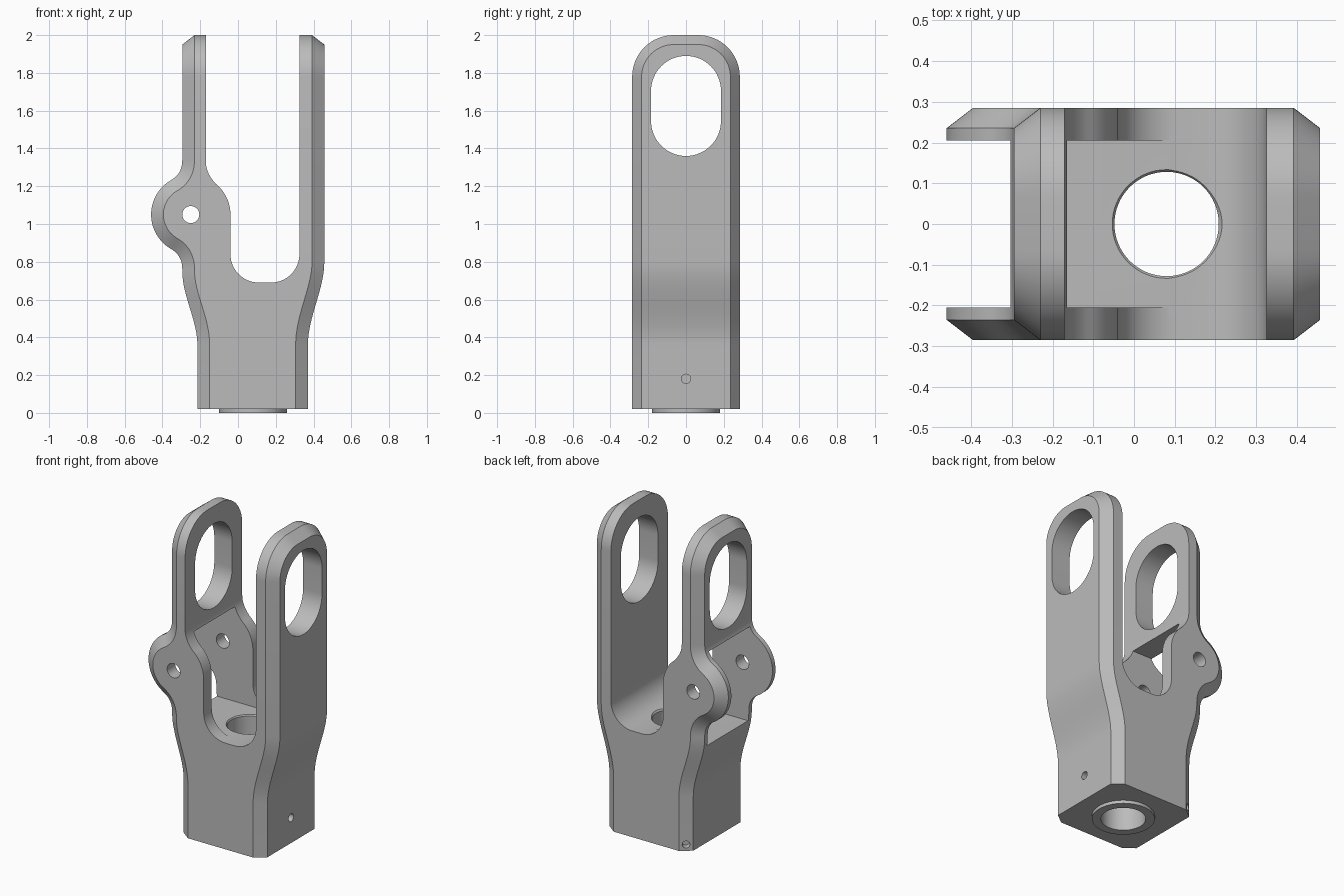
import bpy, bmesh, math
from mathutils import Vector

if "Cube" in bpy.data.objects:
    bpy.data.objects.remove(bpy.data.objects["Cube"], do_unlink=True)

metal = bpy.data.materials.new("plain grey metal")
metal.use_nodes = True
grey = (0.5, 0.5, 0.5, 1)
metal.diffuse_color = grey
metal.node_tree.nodes["Principled BSDF"].inputs["Base Color"].default_value = grey


def loft(name, loops):
    """Closed solid skinned through loops of equal point count."""
    bm = bmesh.new()
    rings = [[bm.verts.new(p) for p in loop] for loop in loops]
    n = len(rings[0])
    for a, b in zip(rings, rings[1:]):
        for i in range(n):
            j = (i + 1) % n
            bm.faces.new((a[i], a[j], b[j], b[i]))
    bm.faces.new(rings[0][::-1])
    bm.faces.new(rings[-1])
    bmesh.ops.recalc_face_normals(bm, faces=bm.faces)
    mesh = bpy.data.meshes.new(name)
    bm.to_mesh(mesh)
    bm.free()
    obj = bpy.data.objects.new(name, mesh)
    bpy.context.collection.objects.link(obj)
    return obj


def rod(name, start, end, r1, r2=None, sides=64):
    """Cylinder or cone between two points."""
    start, end = Vector(start), Vector(end)
    turn = (end - start).to_track_quat('Z', 'Y')
    loops = []
    for centre, r in ((start, r1), (end, r2 or r1)):
        loops.append([centre + turn @ Vector((r * math.cos(a), r * math.sin(a), 0))
                      for a in (math.tau * i / sides for i in range(sides))])
    return loft(name, loops)


def arc(cx, cy, r, a0, a1, steps=16):
    angles = [math.radians(a0 + (a1 - a0) * i / steps) for i in range(steps + 1)]
    return [(cx + r * math.cos(a), cy + r * math.sin(a)) for a in angles]


def bend(p, q, s, steps=10):
    """Quadratic curve from p to s pulled toward q."""
    ts = [i / steps for i in range(steps + 1)]
    return [tuple((1 - t) ** 2 * a + 2 * t * (1 - t) * b + t * t * c
                  for a, b, c in zip(p, q, s)) for t in ts]


def sway(x0, z0, x1, z1, steps=16):
    """S-curve with vertical ends."""
    ts = [i / steps for i in range(steps + 1)]
    return [(x0 + (x1 - x0) * t * t * (3 - 2 * t), z0 + (z1 - z0) * t) for t in ts]


def inset(line, d):
    """Shift an open line to its left."""
    result = []
    for i, p in enumerate(line):
        a, b = Vector(line[max(i - 1, 0)]), Vector(line[min(i + 1, len(line) - 1)])
        t = (b - a).normalized()
        if i in (0, len(line) - 1):
            t = Vector((0, 1 if t.y > 0 else -1))
        result.append((p[0] - t.y * d, p[1] + t.x * d))
    return result


def combine(target, tool, operation='DIFFERENCE'):
    mod = target.modifiers.new("cut", 'BOOLEAN')
    mod.operation, mod.solver, mod.object = operation, 'EXACT', tool
    bpy.context.view_layer.objects.active = target
    bpy.ops.object.modifier_apply(modifier=mod.name)
    bpy.data.objects.remove(tool, do_unlink=True)


BASE, TOP = 0.02, 2.1
HALF, CHAMFER_Y, CHAMFER_X = 0.285, 0.05, 0.065
PIVOT = (-0.25, 1.05)
LUG = 0.21
BORE_X = 0.08

# Fork side outline: outer edges, and the U-shaped gap between the arms
right_edge = [(0.37, BASE)] + sway(0.37, 0.36, 0.457, 0.8) + [(0.457, TOP)]
left_edge = ([(-0.295, TOP)]
             + bend((-0.295, 1.34), (-0.295, 1.265), (-0.355, 1.232))
             + arc(*PIVOT, LUG, 120, 240, 32)[1:-1]
             + bend((-0.355, 0.868), (-0.295, 0.835), (-0.295, 0.76))
             + sway(-0.295, 0.75, -0.215, 0.36)
             + [(-0.215, BASE)])
gap = ([(0.325, TOP)]
       + arc(0.175, 0.84, 0.15, 0, -90)
       + arc(0.11, 0.84, 0.15, 270, 180)
       + arc(*PIVOT, LUG, 0, 46)
       + bend((-0.105, 1.2), (-0.17, 1.262), (-0.17, 1.33))[1:]
       + [(-0.17, TOP)])

wide = right_edge + gap + left_edge
narrow = inset(right_edge, CHAMFER_X) + gap + inset(left_edge, CHAMFER_X)
levels = [(narrow, -HALF), (wide, CHAMFER_Y - HALF),
          (wide, HALF - CHAMFER_Y), (narrow, HALF)]
fork = loft("fork_body", [[(x, y, z) for x, z in outline] for outline, y in levels])
fork.data.materials.append(metal)


# Rounded arm tips with chamfered outer rims
def arch(x, radius):
    half = [(0.4, -0.1), (0.4, 1.7)] + arc(0.065, 1.78, radius, 0, 90)
    return [(x, y, z) for y, z in half + [(-y, z) for y, z in reversed(half)]]


full, small = 0.22, 0.17
tips = loft("tip_shape", [arch(-0.6, small), arch(-0.295, small), arch(-0.23, full),
                          arch(0.392, full), arch(0.457, small), arch(0.6, small)])
combine(fork, tips, 'INTERSECT')

# Long slots through both arms
slot = arc(0, 1.705, 0.185, 0, 180, 32) + arc(0, 1.545, 0.185, 180, 360, 32)
combine(fork, loft("slot_cutter", [[(x, y, z) for y, z in slot] for x in (-1, 1)]))

# Pocket between the two lugs, open to the left arm's outer side
pocket = [(-1, 0.692), (0.13, 0.692), (0.13, 1.29), (-1, 1.29)]
combine(fork, loft("pocket_cutter", [[(x, y, z) for x, z in pocket]
                                     for y in (-0.205, 0.205)]))

# Pivot hole through the lugs
px, pz = PIVOT
combine(fork, rod("pivot_cutter", (px, -1, pz), (px, 1, pz), 0.045, sides=32))

# Raised ring under the base, then the vertical bore and its eased rim
combine(fork, rod("base_ring", (BORE_X, 0, 0), (BORE_X, 0, 0.1), 0.18), 'UNION')
combine(fork, rod("bore_cutter", (BORE_X, 0, -0.1), (BORE_X, 0, 1), 0.128))
combine(fork, rod("rim_cutter", (BORE_X, 0, 0.67), (BORE_X, 0, 0.71), 0.118, 0.146))

# Set-screw hole on the right side, and a small dimple in the rear corner
combine(fork, rod("screw_cutter", (BORE_X, 0, 0.18), (0.6, 0, 0.18), 0.025, sides=24))
corner = Vector((-0.1825, 0.26, 0.06))
out = Vector((-CHAMFER_Y, CHAMFER_X, 0)).normalized()
combine(fork, rod("dimple_cutter", corner - out * 0.04, corner + out * 0.04, 0.022, sides=24))

# Smooth curves, crisp edges
bpy.ops.object.select_all(action='DESELECT')
fork.select_set(True)
bpy.context.view_layer.objects.active = fork
bpy.ops.object.shade_smooth_by_angle(angle=math.radians(25))
